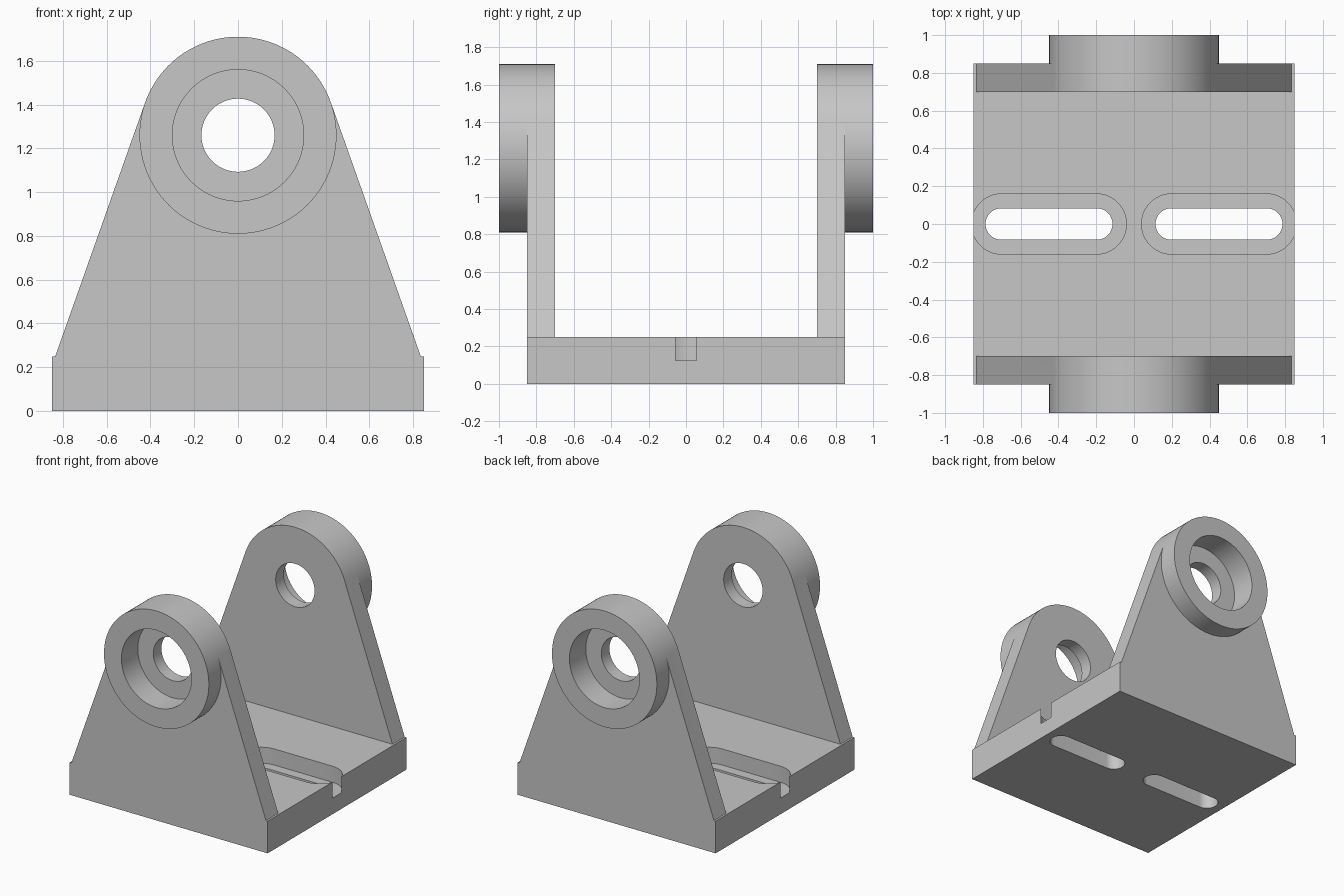
import bpy, bmesh, math
from mathutils import Vector

if "Cube" in bpy.data.objects:
    bpy.data.objects.remove(bpy.data.objects["Cube"])

GREY = (0.57, 0.57, 0.57, 1.0)
metal = bpy.data.materials.new("plain_grey")
metal.use_nodes = True
metal.diffuse_color = GREY
metal.node_tree.nodes["Principled BSDF"].inputs["Base Color"].default_value = GREY

SEGMENTS = 96
BASE_HALF, BASE_TOP = 0.85, 0.25
EAR_INNER, BOSS_OUTER = 0.70, 1.0
AXIS_Z, BOSS_R, BORE_R, HOLE_R = 1.26, 0.45, 0.30, 0.167


def prism(name, outline, low, high, axis):
    """Extrude a 2D outline along z (outline in x, y) or y (outline in x, z)."""
    place = (lambda a, b, d: (a, b, d)) if axis == "z" else (lambda a, b, d: (a, d, b))
    bm = bmesh.new()
    face = bm.faces.new([bm.verts.new(place(a, b, low)) for a, b in outline])
    out = bmesh.ops.extrude_face_region(bm, geom=[face])
    moved = [v for v in out["geom"] if isinstance(v, bmesh.types.BMVert)]
    bmesh.ops.translate(bm, verts=moved, vec=Vector(place(0, 0, high - low)))
    bmesh.ops.recalc_face_normals(bm, faces=bm.faces)
    mesh = bpy.data.meshes.new(name)
    bm.to_mesh(mesh)
    bm.free()
    mesh.materials.append(metal)
    obj = bpy.data.objects.new(name, mesh)
    bpy.context.collection.objects.link(obj)
    return obj


def circle(radius, cz):
    turns = [math.tau * i / SEGMENTS for i in range(SEGMENTS)]
    return [(radius * math.cos(t), cz + radius * math.sin(t)) for t in turns]


def slot(cx, reach, radius):
    """Rounded slot outline lying along x."""
    n = 24
    points = []
    for side, start in ((1, -math.pi / 2), (-1, math.pi / 2)):
        for i in range(n + 1):
            t = start + math.pi * i / n
            points.append((cx + side * reach + radius * math.cos(t), radius * math.sin(t)))
    return points


def combine(target, tool, operation):
    mod = target.modifiers.new(operation, "BOOLEAN")
    mod.operation, mod.solver, mod.object = operation, "EXACT", tool
    bpy.context.view_layer.objects.active = target
    bpy.ops.object.modifier_apply(modifier=mod.name)
    bpy.data.objects.remove(tool)


# Base block
b = BASE_HALF
body = prism("bracket_body", [(-b, -b), (b, -b), (b, b), (-b, b)], 0, BASE_TOP, "z")

# Tapered ears whose flanks meet the round bosses
meet = math.radians(18.75)
mx, mz = BOSS_R * math.cos(meet), AXIS_Z + BOSS_R * math.sin(meet)
foot = 0.835
ear_outline = [(-foot, 0.1), (foot, 0.1), (foot, BASE_TOP), (mx, mz), (-mx, mz), (-foot, BASE_TOP)]
for s, label in ((-1, "front"), (1, "back")):
    def along(name, outline, near, far):
        return prism(f"{label}_{name}", outline, *sorted((s * near, s * far)), "y")

    ear = along("ear", ear_outline, EAR_INNER, BASE_HALF)
    combine(ear, along("boss", circle(BOSS_R, AXIS_Z), EAR_INNER, BOSS_OUTER), "UNION")
    combine(body, ear, "UNION")
    # Stepped bore: wide pocket outside, narrow hole through
    combine(body, along("pocket", circle(BORE_R, AXIS_Z), 0.80, 1.1), "DIFFERENCE")
    combine(body, along("hole", circle(HOLE_R, AXIS_Z), 0.6, 0.9), "DIFFERENCE")

# Recessed mounting slots; each recess breaks through the side of the base
for s in (-1, 1):
    combine(body, prism("slot_recess", slot(s * 0.45, 0.25, 0.16), 0.125, 0.4, "z"), "DIFFERENCE")
    combine(body, prism("slot_hole", slot(s * 0.45, 0.253, 0.083), -0.1, 0.2, "z"), "DIFFERENCE")

# Smooth curved walls, keep machined edges sharp
for obj in bpy.context.selected_objects:
    obj.select_set(False)
body.select_set(True)
bpy.context.view_layer.objects.active = body
bpy.ops.object.shade_smooth_by_angle(angle=math.radians(20))
